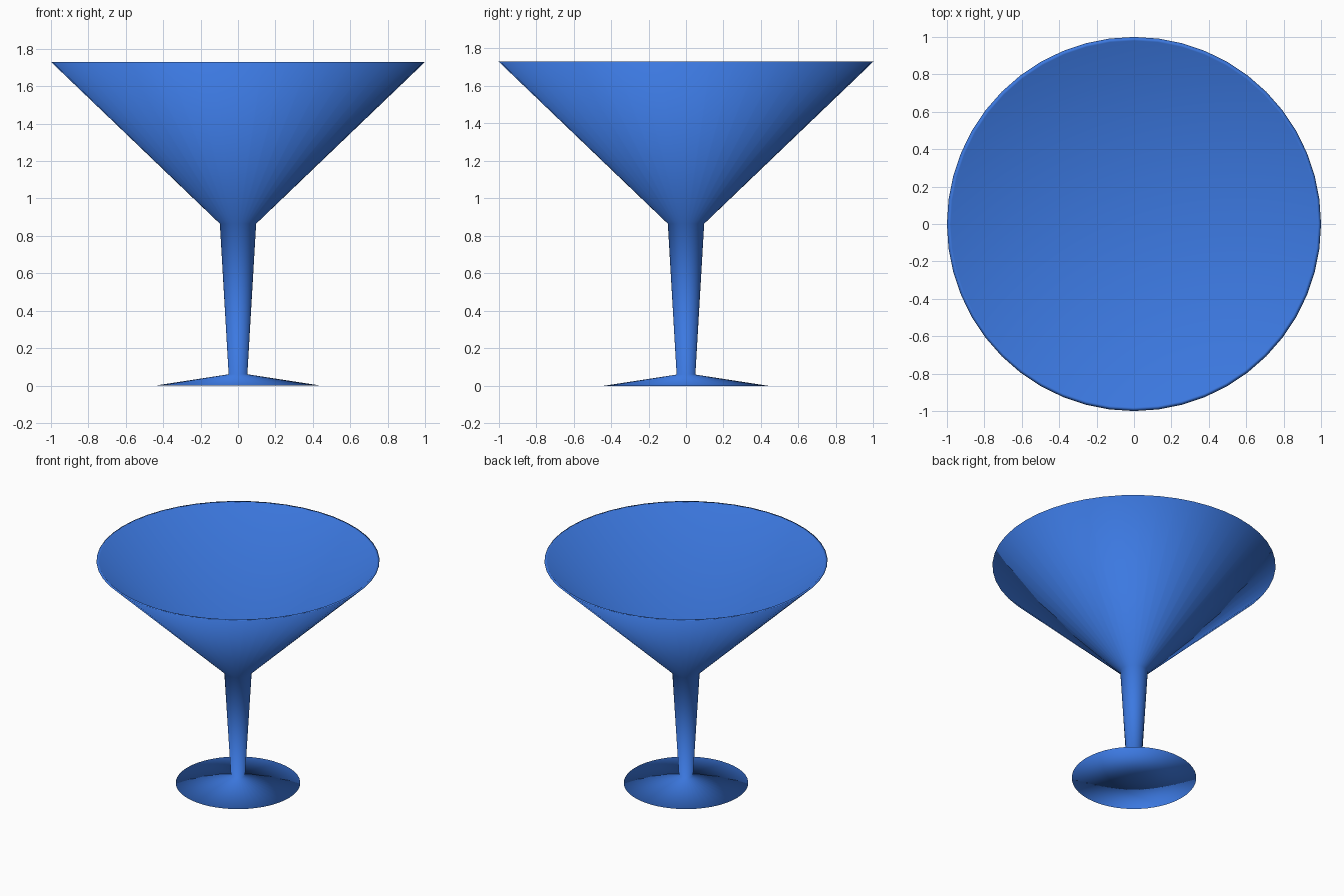
import bpy, bmesh, math

if "Cube" in bpy.data.objects:
    bpy.data.objects.remove(bpy.data.objects["Cube"])

SIDES = 48

# Half profile (radius, height): underside, foot, stem, bowl outside, rim, bowl inside
PROFILE = [(0, 0), (0.44, 0), (0.05, 0.06), (0.097, 0.865),
           (1.0, 1.73), (0.98, 1.73), (0, 0.88)]


def lathe(name, profile, sides):
    bm = bmesh.new()
    verts = [bm.verts.new((r, 0, z)) for r, z in profile]
    edges = [bm.edges.new(pair) for pair in zip(verts, verts[1:])]
    bmesh.ops.spin(bm, geom=verts + edges, cent=(0, 0, 0), axis=(0, 0, 1),
                   angle=2 * math.pi, steps=sides)
    bmesh.ops.remove_doubles(bm, verts=bm.verts, dist=1e-4)
    bmesh.ops.recalc_face_normals(bm, faces=bm.faces)
    for f in bm.faces:
        f.smooth = True
    mesh = bpy.data.meshes.new(name)
    bm.to_mesh(mesh)
    bm.free()
    obj = bpy.data.objects.new(name, mesh)
    bpy.context.collection.objects.link(obj)
    return obj


# Stemmed glass with hollow conical bowl
glass = lathe("cocktail_glass", PROFILE, SIDES)
blue = bpy.data.materials.new("blue")
blue.diffuse_color = (0.045, 0.19, 0.75, 1)
blue.use_nodes = True
blue.node_tree.nodes["Principled BSDF"].inputs["Base Color"].default_value = blue.diffuse_color
glass.data.materials.append(blue)
